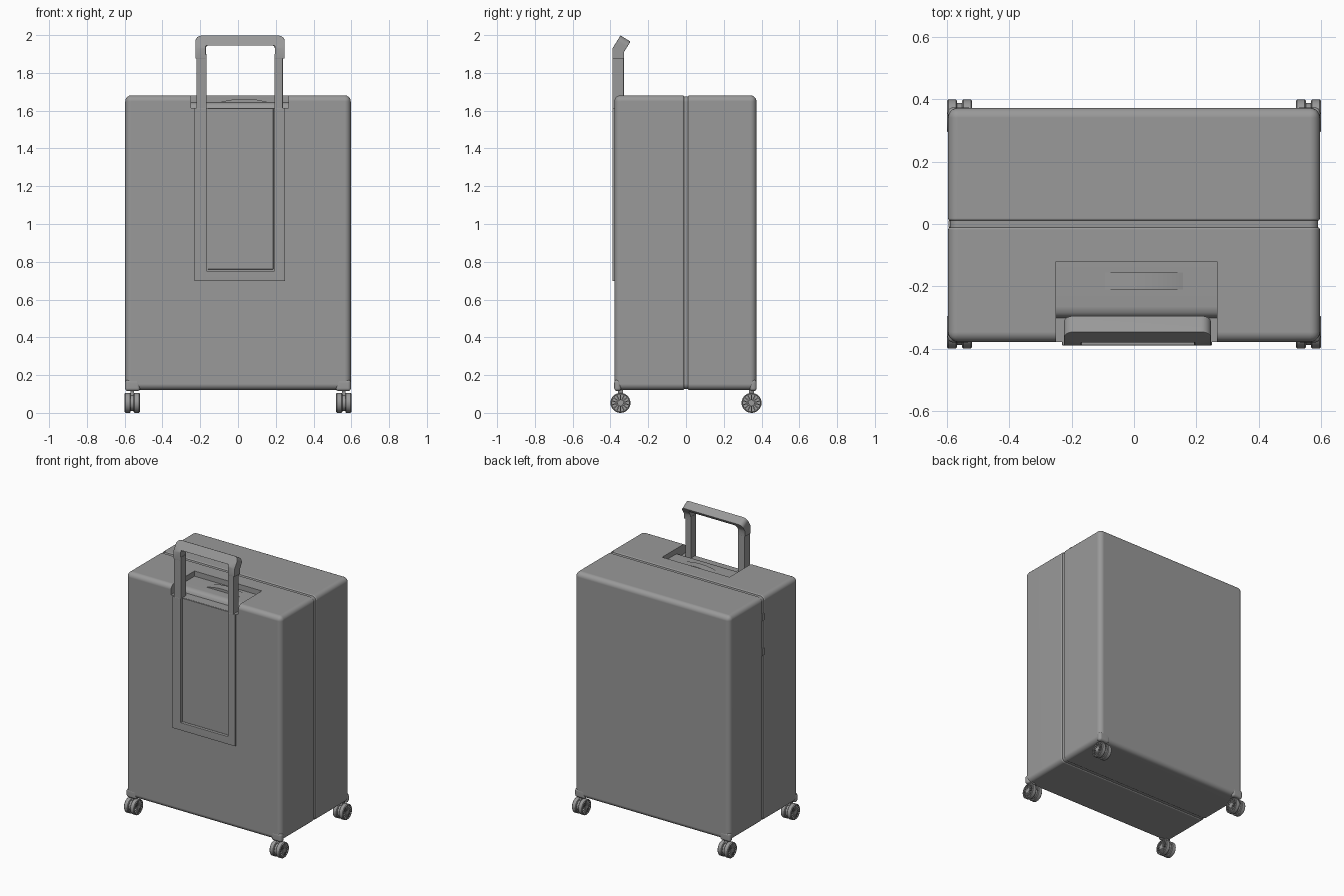
import bpy, bmesh, math
from math import sin, cos, pi, radians
from mathutils import Vector, Matrix

cube = bpy.data.objects.get("Cube")
if cube:
    bpy.data.objects.remove(cube, do_unlink=True)

# Dark grey plastic shared by every part
GREY = (0.32, 0.32, 0.32, 1)
plastic = bpy.data.materials.new("dark_grey_plastic")
plastic.use_nodes = True
plastic.diffuse_color = GREY
plastic.node_tree.nodes["Principled BSDF"].inputs["Base Color"].default_value = GREY


def finish(name, bm, angle=35):
    bmesh.ops.recalc_face_normals(bm, faces=bm.faces[:])
    mesh = bpy.data.meshes.new(name)
    bm.to_mesh(mesh)
    bm.free()
    mesh.materials.append(plastic)
    ob = bpy.data.objects.new(name, mesh)
    bpy.context.collection.objects.link(ob)
    smooth(ob, angle)
    return ob


def activate(ob):
    bpy.ops.object.select_all(action='DESELECT')
    ob.select_set(True)
    bpy.context.view_layer.objects.active = ob


def smooth(ob, angle=35):
    activate(ob)
    bpy.ops.object.shade_smooth_by_angle(angle=radians(angle))


def add_box(bm, lo, hi):
    lo, hi = Vector(lo), Vector(hi)
    m = Matrix.Translation((lo + hi) / 2) @ Matrix.Diagonal((*(hi - lo), 1))
    return bmesh.ops.create_cube(bm, size=1, matrix=m)["verts"]


def box(name, lo, hi, bevel=0.0, segments=2):
    bm = bmesh.new()
    add_box(bm, lo, hi)
    if bevel:
        bmesh.ops.bevel(bm, geom=bm.edges[:], offset=bevel, segments=segments,
                        profile=0.5, affect='EDGES')
    return finish(name, bm)


def prism_mesh(points, axis, a, b):
    """Extrude a (side, z) outline along x or y from a to b."""
    place = (lambda s, z: (s, a, z)) if axis == 'y' else (lambda s, z: (a, s, z))
    move = (0, b - a, 0) if axis == 'y' else (b - a, 0, 0)
    bm = bmesh.new()
    face = bm.faces.new([bm.verts.new(place(*p)) for p in points])
    new = bmesh.ops.extrude_face_region(bm, geom=[face], use_keep_orig=True)["geom"]
    bmesh.ops.translate(bm, vec=move,
                        verts=[v for v in new if isinstance(v, bmesh.types.BMVert)])
    return bm


def cut(ob, cutter):
    mod = ob.modifiers.new("cut", 'BOOLEAN')
    mod.operation, mod.solver, mod.object = 'DIFFERENCE', 'EXACT', cutter
    activate(ob)
    bpy.ops.object.modifier_apply(modifier=mod.name)
    bpy.data.objects.remove(cutter, do_unlink=True)
    smooth(ob)


def arc(cx, cz, r, a0, a1, n=6):
    return [(cx + r * cos(radians(a0 + (a1 - a0) * i / n)),
             cz + r * sin(radians(a0 + (a1 - a0) * i / n))) for i in range(n + 1)]


# Case dimensions
W, BOTTOM, TOP = 0.597, 0.121, 1.681
FRONT, BACK, SEAM = -0.379, 0.373, 0.011
LEFT_IN, RIGHT_IN = -0.167, 0.193      # inner sides of the handle rails


# Two half shells, rounded outside and softly rolled into the seam
def shell(name, outer, seam):
    bm = bmesh.new()
    add_box(bm, (-W, min(outer, seam), BOTTOM), (W, max(outer, seam), TOP))
    at_seam = lambda e: all(abs(v.co.y - seam) < 1e-4 for v in e.verts)
    bmesh.ops.bevel(bm, geom=[e for e in bm.edges if not at_seam(e)], offset=0.032,
                    segments=5, profile=0.5, affect='EDGES')
    bmesh.ops.bevel(bm, geom=[e for e in bm.edges if at_seam(e)], offset=0.007,
                    segments=3, profile=0.5, affect='EDGES')
    return finish(name, bm)


front_shell = shell("front_shell", FRONT, -SEAM)
shell("back_shell", BACK, SEAM)
inset = 0.006
box("seam_strip", (-W + inset, -0.05, BOTTOM + inset), (W - inset, 0.05, TOP - inset), 0.028, 5)
for name, z in (("lower", 1.3), ("upper", 1.54)):
    box(f"{name}_seam_latch", (-W + 0.001, -SEAM, z - 0.025), (-W + 0.02, SEAM, z + 0.025), 0.002)

# Handle well, open to the front, with a rounded step in its floor
well = [(-0.12, 1.8), (-0.12, 1.645), (-0.265, 1.645), (-0.285, 1.64), (-0.297, 1.629),
        (-0.302, 1.614), (-0.45, 1.614), (-0.45, 1.8)]
cut(front_shell, finish("well_cutter", prism_mesh(well, 'x', -0.25, 0.267)))

# Shallow pocket and panel between the rails
cut(front_shell, box("pocket_cutter", (LEFT_IN - 0.01, -0.45, 0.74), (RIGHT_IN + 0.01, -0.37, 1.64)))
box("handle_panel", (LEFT_IN + 0.006, -0.377, 0.76), (RIGHT_IN - 0.006, -0.35, 1.613), 0.002)

# Raised grip in the well floor
mid, half, rise = 0.032, 0.133, 0.02
bump = [(mid + half * t / 8, 1.643 + rise * (1 - (t / 8) ** 2)) for t in range(-8, 9)]
finish("well_grip", prism_mesh(bump, 'y', -0.21, -0.155))

# Rails, bottom bar and telescopic legs
RAIL_FRONT, RAIL_BACK = -0.39, -0.328
for side, inner, rail, leg in (("right", LEFT_IN, -0.231, -0.22), ("left", RIGHT_IN, 0.25, 0.237)):
    x0, x1 = sorted((inner, rail))
    box(f"{side}_rail", (x0, RAIL_FRONT, 0.698), (x1, RAIL_BACK, 1.614), 0.003)
    x0, x1 = sorted((inner, leg))
    box(f"{side}_leg", (x0, RAIL_FRONT + 0.001, 1.6), (x1, RAIL_BACK - 0.001, 1.9), 0.003)
box("rail_bottom_bar", (-0.231, RAIL_FRONT, 0.698), (0.25, RAIL_BACK, 0.752), 0.003)

# Grip: an arch with rounded corners, its top leaning backwards over a level underside
BEND, LEAN, MID_Y = 1.92, radians(32), (RAIL_FRONT + RAIL_BACK) / 2
xl, xr, low, high, under = -0.225, 0.247, 1.876, 1.993, BEND + 0.028
il, ir, r, ri = LEFT_IN - 0.003, RIGHT_IN + 0.002, 0.032, 0.01
arch = ([(xl, low)] + arc(xl + r, high - r, r, 180, 90) + arc(xr - r, high - r, r, 90, 0)
        + [(xr, low), (ir, low)] + arc(ir - ri, under - ri, ri, 0, 90, 4)
        + arc(il + ri, under - ri, ri, 90, 180, 4) + [(il, low)])
bm = prism_mesh(arch, 'y', RAIL_FRONT, RAIL_BACK)
rims = [e for e in bm.edges if abs(e.verts[0].co.y - e.verts[1].co.y) < 1e-5]
bmesh.ops.bevel(bm, geom=rims, offset=0.003, segments=2, profile=0.5, affect='EDGES')
bmesh.ops.bisect_plane(bm, geom=bm.verts[:] + bm.edges[:] + bm.faces[:], dist=1e-5,
                       plane_co=(0, 0, BEND), plane_no=(0, 0, 1))
for v in bm.verts:
    dy, dz = v.co.y - MID_Y, v.co.z - BEND
    if abs(dz) < 1e-4:
        v.co.z -= dy * math.tan(LEAN / 2)
    elif dz > 0:
        if il - 0.005 < v.co.x < ir + 0.005 and v.co.z < under + 0.005:
            dz += dy * math.tan(LEAN) * dz / (under - BEND)
        v.co.y = MID_Y + dy * cos(LEAN) + dz * sin(LEAN)
        v.co.z = BEND + dz * cos(LEAN) - dy * sin(LEAN)
bmesh.ops.triangulate(bm, faces=[f for f in bm.faces if len(f.verts) > 4])
finish("handle_grip", bm, 30)


# Twin spoked casters with corner housings
R = 0.053


def lathe(bm, profile, centre, steps=28):
    """Spin a closed (x, radius) outline about the x axis."""
    vs = [bm.verts.new(centre + Vector((x, 0, rad))) for x, rad in profile]
    edges = [bm.edges.new((vs[i - 1], vs[i])) for i in range(len(vs))]
    bmesh.ops.spin(bm, geom=vs + edges, cent=centre, axis=(1, 0, 0), angle=2 * pi,
                   steps=steps, use_merge=True)
    bmesh.ops.remove_doubles(bm, verts=bm.verts[:], dist=1e-5)


def disc(bm, centre, radius, width):
    bmesh.ops.create_cone(bm, cap_ends=True, segments=24, radius1=radius, radius2=radius, depth=width,
                          matrix=Matrix.Translation(centre) @ Matrix.Rotation(pi / 2, 4, 'Y'))


def caster(name, sx, sy):
    centre = Vector((sx * 0.56, sy * 0.347, R))
    h, spokes = 0.016, 14
    wheels = bmesh.new()
    for off in (-0.024, 0.024):
        c = centre + Vector((off, 0, 0))
        lathe(wheels, [(-h, 0.045), (-h, R - 0.004), (-h + 0.004, R), (h - 0.004, R),
                       (h, R - 0.004), (h, 0.045)], c)
        disc(wheels, c, 0.014, 2 * h)
        disc(wheels, c, 0.046, 0.7 * h)
        for k in range(spokes):
            spoke = add_box(wheels, c + Vector((-h, -0.003, 0.01)), c + Vector((h, 0.003, 0.047)))
            bmesh.ops.rotate(wheels, verts=spoke, cent=c,
                             matrix=Matrix.Rotation(2 * pi * k / spokes, 3, 'X'))
    finish(name + "_wheels", wheels)

    # Axle body and fork stem
    fork = bmesh.new()
    disc(fork, centre, 0.042, 0.02)
    add_box(fork, centre + Vector((-0.01, -0.013, 0)), centre + Vector((0.01, 0.013, 0.085)))
    finish(name + "_fork", fork)

    # Housing wrapping the case corner
    edge_y = FRONT if sy < 0 else BACK
    xs = sorted((sx * 0.518, sx * (W + 0.001)))
    ys = sorted((edge_y - sy * 0.036, edge_y + sy * 0.001))
    box(name + "_housing", (xs[0], ys[0], 0.115), (xs[1], ys[1], 0.176), 0.016, 4)


for sx, lr in ((-1, "right"), (1, "left")):
    for sy, fb in ((-1, "front"), (1, "back")):
        caster(f"{fb}_{lr}", sx, sy)

# Keep the large faces flat beside their rounded edges
for ob in bpy.context.collection.objects:
    if ob.type == 'MESH':
        ob.modifiers.new("flat_faces", 'WEIGHTED_NORMAL').keep_sharp = True
